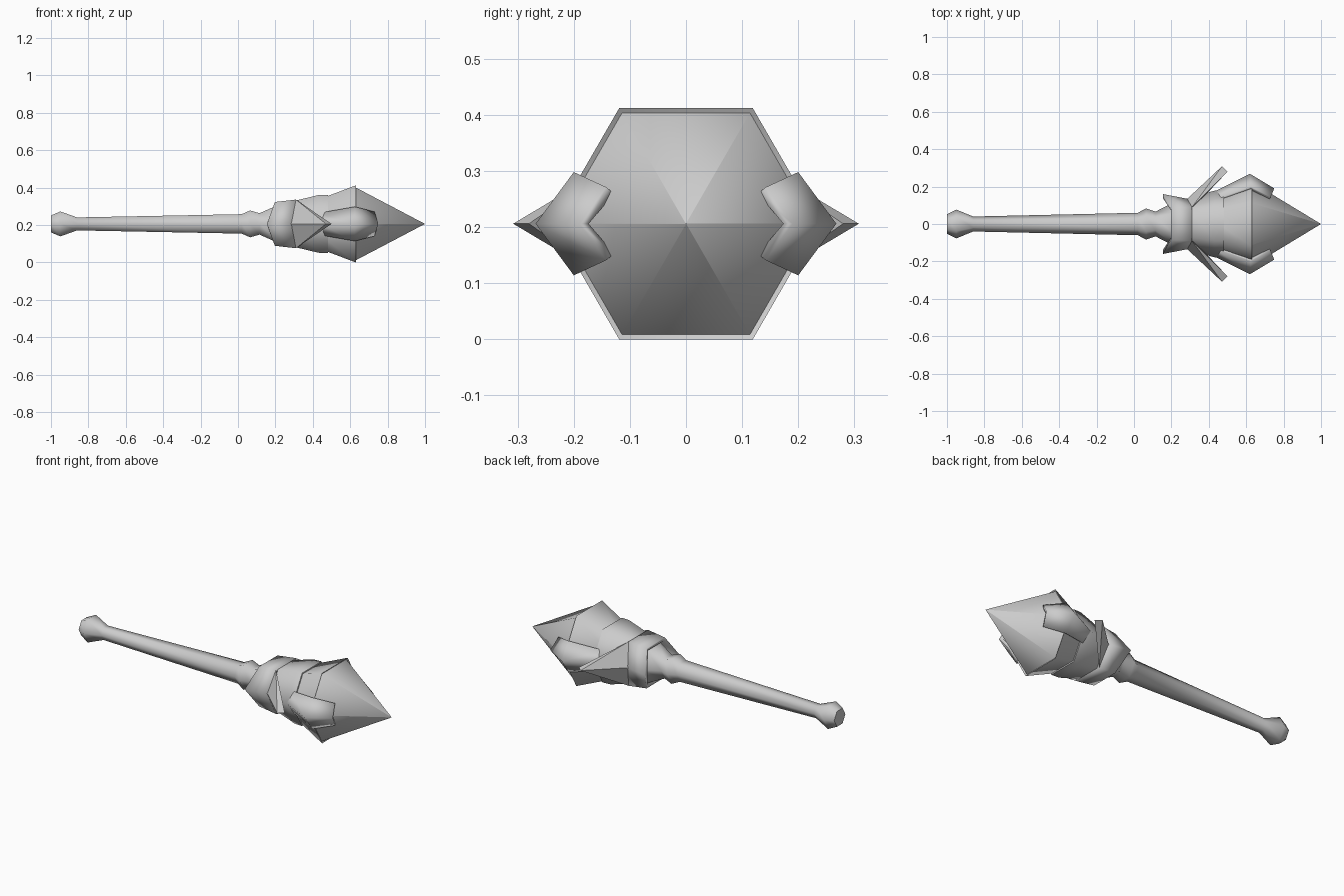
import bpy, bmesh, math

if "Cube" in bpy.data.objects:
    bpy.data.objects.remove(bpy.data.objects["Cube"])

CZ = 0.206  # height of the long axis
steel = bpy.data.materials.new("steel_grey")
steel.diffuse_color = (0.6, 0.6, 0.6, 1)
steel.use_nodes = True
steel.node_tree.nodes["Principled BSDF"].inputs["Base Color"].default_value = steel.diffuse_color


def make(name, verts, faces, angle, thickness=0.0):
    me = bpy.data.meshes.new(name)
    me.from_pydata([(x, y, z + CZ) for x, y, z in verts], [], faces)
    bm = bmesh.new()
    bm.from_mesh(me)
    bmesh.ops.remove_doubles(bm, verts=bm.verts, dist=1e-5)
    bmesh.ops.recalc_face_normals(bm, faces=bm.faces)
    bm.to_mesh(me)
    bm.free()
    me.materials.append(steel)
    ob = bpy.data.objects.new(name, me)
    bpy.context.collection.objects.link(ob)
    if thickness:
        mod = ob.modifiers.new("thickness", 'SOLIDIFY')
        mod.thickness = thickness
        mod.offset = -1
    bpy.ops.object.select_all(action='DESELECT')
    ob.select_set(True)
    bpy.context.view_layer.objects.active = ob
    bpy.ops.object.shade_smooth_by_angle(angle=math.radians(angle))
    return ob


def hex_body(name, profile):
    """Six-sided body along x from (x, corner radius) pairs."""
    verts = [(x, r * math.cos(k * math.pi / 3), r * math.sin(k * math.pi / 3))
             for x, r in profile for k in range(6)]
    faces = [(i * 6 + k, i * 6 + (k + 1) % 6, i * 6 + 6 + (k + 1) % 6, i * 6 + 6 + k)
             for i in range(len(profile) - 1) for k in range(6)]
    n = len(verts)
    faces += [tuple(range(6)), tuple(range(n - 6, n))]
    return make(name, verts, faces, 65)


# Handle with end knob and neck bead
hex_body("handle", [(-1, 0.052), (-0.95, 0.077), (-0.86, 0.04), (0.02, 0.06),
                    (0.065, 0.083), (0.115, 0.066), (0.22, 0.12)])

# Socket holding the head
hex_body("socket", [(0.19, 0.1), (0.3, 0.142), (0.43, 0.178), (0.48, 0.18), (0.485, 0.16)])

# Head: widening back with a thin recessed lip, then the pointed front
hex_body("head", [(0.36, 0.12), (0.63, 0.238), (0.624, 0.228), (0.999, 0.0005)])

# Flared collar, rear edge swept back at both sides
rear = [(0.155, 0.16, 0), (0.197, 0.085, 0.117), (0.197, -0.085, 0.117),
        (0.155, -0.16, 0), (0.197, -0.085, -0.117), (0.197, 0.085, -0.117)]
front = [(0.285, 0.135, 0), (0.31, 0.09, 0.13), (0.31, -0.09, 0.13),
         (0.285, -0.135, 0), (0.31, -0.09, -0.13), (0.31, 0.09, -0.13)]
make("collar", rear + front,
     [(k, (k + 1) % 6, 6 + (k + 1) % 6, 6 + k) for k in range(6)], 65, 0.02)

for side, label in ((-1, "front"), (1, "back")):
    # Swept spike growing out of the collar
    pts = [(0.285, 0.135, 0), (0.31, 0.09, 0.13), (0.31, 0.09, -0.13),
           (0.47, 0.308, 0), (0.325, 0.095, 0), (0.5, 0.28, 0)]
    make(label + "_spike", [(x, y * side, z) for x, y, z in pts],
         [(0, 1, 3), (0, 3, 2), (4, 5, 1), (4, 2, 5),
          (1, 5, 3), (2, 3, 5), (0, 4, 1), (0, 2, 4)], 40)

    # Folded plate wrapped over the side corner of the head
    verts = []
    for xc, yc, xe, ye, ze in ((0.36, 0.138, 0.36, 0.1, 0.045),
                               (0.43, 0.173, 0.43, 0.13, 0.058),
                               (0.62, 0.268, 0.625, 0.2, 0.092),
                               (0.75, 0.19, 0.73, 0.142, 0.065)):
        verts += [(xe, ye * side, ze), (xc, yc * side, 0), (xe, ye * side, -ze)]
    faces = [(i * 3 + j, i * 3 + j + 1, i * 3 + j + 4, i * 3 + j + 3)
             for i in range(3) for j in range(2)]
    ob = make(label + "_plate", verts, faces, 75)
    # Make sure the thickness grows towards the head
    if ob.data.polygons[0].normal.y * side < 0:
        ob.data.flip_normals()
    mod = ob.modifiers.new("thickness", 'SOLIDIFY')
    mod.thickness = 0.02
    mod.offset = -1
